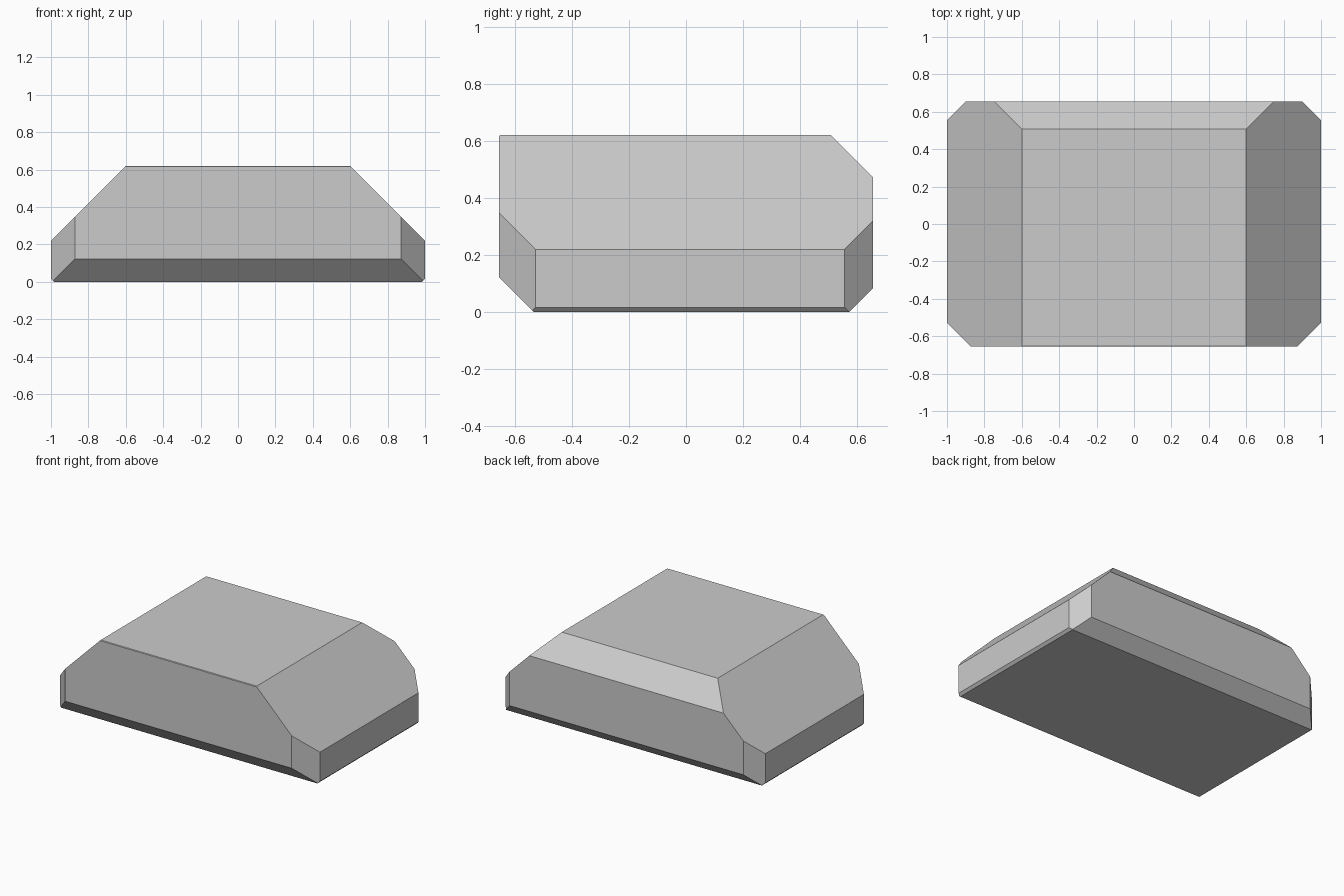
import bpy, bmesh
from mathutils import Vector

if "Cube" in bpy.data.objects:
    bpy.data.objects.remove(bpy.data.objects["Cube"])

# Overall half-sizes and height
HX, HY, H = 1.0, 0.655, 0.62


def slice_off(bm, normal, distance):
    """Remove everything beyond the plane normal . p = distance and cap it."""
    n = Vector(normal)
    co = n * (distance / n.length_squared)
    cut = bmesh.ops.bisect_plane(
        bm, geom=bm.verts[:] + bm.edges[:] + bm.faces[:],
        dist=1e-5, plane_co=co, plane_no=n, clear_outer=True)
    edges = [e for e in cut["geom_cut"] if isinstance(e, bmesh.types.BMEdge)]
    bmesh.ops.contextual_create(bm, geom=edges)


# Block standing on the ground
bm = bmesh.new()
bmesh.ops.create_cube(bm, size=1)
for v in bm.verts:
    v.co = (v.co.x * 2 * HX, v.co.y * 2 * HY, (v.co.z + 0.5) * H)

# Mirrored bevels: sloped shoulders, front and back corners, lower side edges
for s in (-1, 1):
    slice_off(bm, (s, 0, 1), 1.22)
    slice_off(bm, (s, -1, 0), 1.527)
    slice_off(bm, (s, 1, 0), 1.555)
    slice_off(bm, (s, 0, -1), 0.983)

# Top back, top front, bottom front and bottom back bevels
slice_off(bm, (0, 1, 1), 1.128)
slice_off(bm, (0, -1, 1), 1.271)
slice_off(bm, (0, -1, -1), 0.532)
slice_off(bm, (0, 1, -1), 0.57)

bmesh.ops.recalc_face_normals(bm, faces=bm.faces[:])
mesh = bpy.data.meshes.new("bevelled_block")
bm.to_mesh(mesh)
bm.free()
bpy.context.collection.objects.link(bpy.data.objects.new("bevelled_block", mesh))
